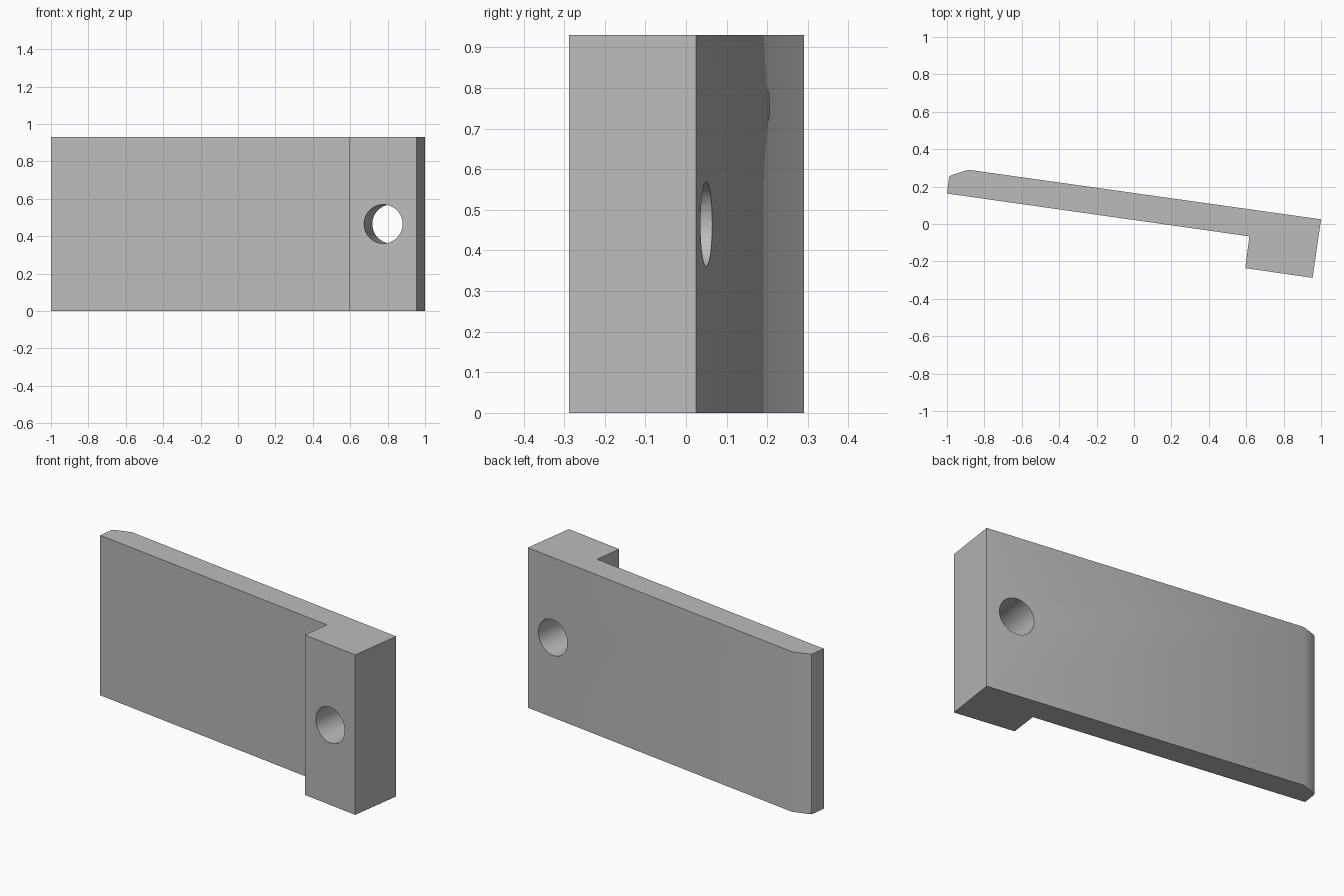
import bpy, bmesh, math
from mathutils import Vector

cube = bpy.data.objects.get("Cube")
if cube:
    bpy.data.objects.remove(cube, do_unlink=True)

HEIGHT = 0.93
TILT = math.radians(8)

grey = bpy.data.materials.new("plain grey")
grey.use_nodes = True
colour = (0.5, 0.5, 0.5, 1)
grey.diffuse_color = colour
grey.node_tree.nodes["Principled BSDF"].inputs["Base Color"].default_value = colour


def add_object(name, bm):
    bmesh.ops.recalc_face_normals(bm, faces=bm.faces)
    mesh = bpy.data.meshes.new(name)
    bm.to_mesh(mesh)
    bm.free()
    mesh.materials.append(grey)
    obj = bpy.data.objects.new(name, mesh)
    bpy.context.collection.objects.link(obj)
    return obj


# Plate with a thick end block and a chamfered far end, extruded upward
profile = [(-1, 0.163), (0.617, -0.066), (0.595, -0.236), (0.955, -0.288),
           (1, 0.025), (-0.885, 0.29), (-0.977, 0.261), (-0.985, 0.256),
           (-0.989, 0.246)]
bm = bmesh.new()
base = bm.faces.new([bm.verts.new((x, y, 0)) for x, y in profile])
top = bmesh.ops.extrude_face_region(bm, geom=[base])["geom"]
bmesh.ops.translate(bm, vec=(0, 0, HEIGHT),
                    verts=[v for v in top if isinstance(v, bmesh.types.BMVert)])
plate = add_object("hinge_plate", bm)

# Round hole drilled square through the block
bm = bmesh.new()
bmesh.ops.create_cone(bm, cap_ends=True, segments=64, radius1=0.104,
                      radius2=0.104, depth=0.8)
cutter = add_object("hole_cutter", bm)
axis = Vector((math.sin(TILT), math.cos(TILT), 0))
cutter.rotation_euler = axis.to_track_quat("Z", "Y").to_euler()
cutter.location = (0.799, -0.106, HEIGHT / 2)
cutter.hide_render = True

drill = plate.modifiers.new("hole", "BOOLEAN")
drill.operation = "DIFFERENCE"
drill.solver = "EXACT"
drill.object = cutter

# Apply the cut, drop the cutter, and smooth only the curved wall
bpy.context.view_layer.objects.active = plate
plate.select_set(True)
bpy.ops.object.modifier_apply(modifier=drill.name)
bpy.data.objects.remove(cutter, do_unlink=True)
bpy.ops.object.shade_smooth_by_angle(angle=math.radians(30))
